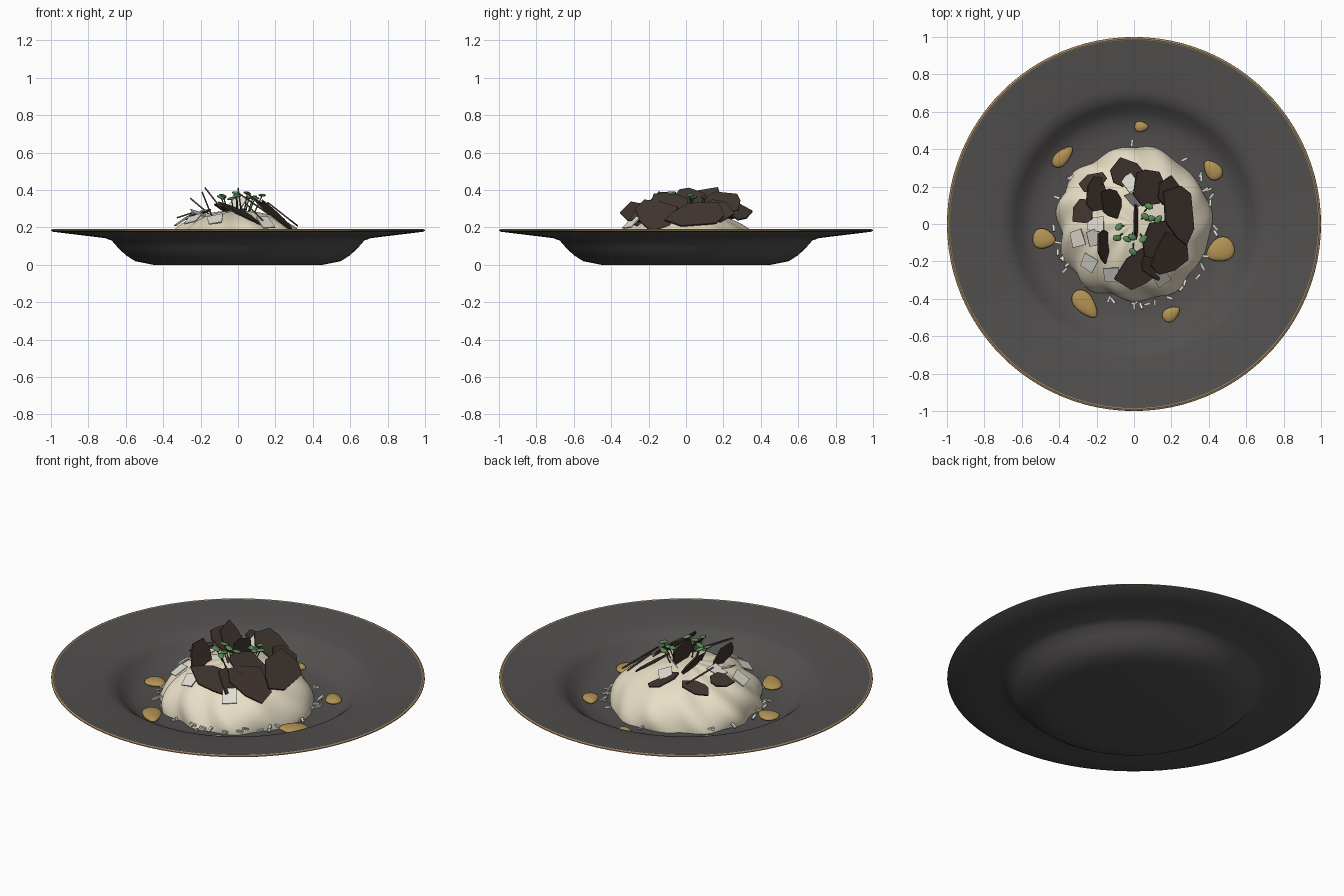
import bpy, bmesh, math, random
from mathutils import Vector, Matrix

if "Cube" in bpy.data.objects:
    bpy.data.objects.remove(bpy.data.objects["Cube"])

random.seed(7)


def mat(name, rgb):
    m = bpy.data.materials.new(name)
    m.diffuse_color = (*rgb, 1)
    m.use_nodes = True
    m.node_tree.nodes["Principled BSDF"].inputs["Base Color"].default_value = m.diffuse_color
    return m


DARK = mat("stoneware", (0.085, 0.08, 0.078))
GOLD = mat("rim_gold", (0.40, 0.27, 0.14))
CREAM = mat("cream", (0.80, 0.73, 0.56))
COCOA = mat("cocoa", (0.055, 0.038, 0.031))
WHITE = mat("white_flake", (0.75, 0.73, 0.66))
NUT = mat("nut", (0.45, 0.29, 0.09))
GREEN = mat("herb", (0.10, 0.25, 0.10))
STEM = mat("herb_stem", (0.06, 0.12, 0.05))


def finish(bm, name, material, smooth=None):
    bmesh.ops.recalc_face_normals(bm, faces=bm.faces)
    me = bpy.data.meshes.new(name)
    bm.to_mesh(me)
    bm.free()
    me.materials.append(material)
    ob = bpy.data.objects.new(name, me)
    bpy.context.collection.objects.link(ob)
    if smooth:
        bpy.context.view_layer.objects.active = ob
        ob.select_set(True)
        bpy.ops.object.shade_smooth_by_angle(angle=math.radians(smooth))
        ob.select_set(False)
    return ob


def lathe(name, profile, material, closed=False):
    bm = bmesh.new()
    vs = [bm.verts.new((r, 0, z)) for r, z in profile]
    pairs = list(zip(vs, vs[1:])) + ([(vs[-1], vs[0])] if closed else [])
    edges = [bm.edges.new(p) for p in pairs]
    bmesh.ops.spin(bm, geom=vs + edges, axis=(0, 0, 1), cent=(0, 0, 0),
                   angle=math.tau, steps=96, use_duplicate=False)
    bmesh.ops.remove_doubles(bm, verts=bm.verts, dist=1e-4)
    return finish(bm, name, material, 35)


def dome_z(x, y):
    return 0.045 + 0.245 * math.sqrt(max(0, 1 - (x * x + y * y) / 0.41 ** 2))


# Wide-rimmed bowl plate and its gilt edge
lathe("plate", [(0, 0), (0.45, 0), (0.55, 0.02), (0.60, 0.052), (0.64, 0.09), (0.675, 0.13),
                (0.71, 0.143), (0.85, 0.16), (0.99, 0.177), (0.998, 0.183), (0.99, 0.19),
                (0.85, 0.176), (0.72, 0.163), (0.675, 0.152), (0.64, 0.125), (0.60, 0.085),
                (0.55, 0.057), (0.48, 0.046), (0.40, 0.043), (0, 0.042)], DARK)
lathe("gilt_edge", [(0.978, 0.187), (0.99, 0.1915), (0.999, 0.187), (1.0, 0.182), (0.99, 0.185)],
      GOLD, True)

# Cream mound with twisted soft ridges
bm = bmesh.new()
bmesh.ops.create_uvsphere(bm, u_segments=128, v_segments=64, radius=1)
bmesh.ops.delete(bm, geom=[v for v in bm.verts if v.co.z < -0.01], context='VERTS')
for v in bm.verts:
    a, rr, h = math.atan2(v.co.y, v.co.x), math.hypot(v.co.x, v.co.y), max(v.co.z, 0)
    side = 0.65 + 0.35 * math.cos(a - 3.6)
    wave = side * math.sin(11 * a + 5 * h) + 0.6 * math.sin(5 * a - 3 * h + 1)
    k = 0.41 * (1 + 0.035 * wave * rr)
    v.co = (v.co.x * k, v.co.y * k, 0.04 + 0.25 * h * (1 + 0.03 * wave * rr))
finish(bm, "cream_mound", CREAM, 60)


def shard(name, pos, size, tilt, roll, material, sides=7, thick=0.008, jag=0.3, lean=0):
    """Thin ragged plate: tilt about y leans it toward +x, lean about x, roll spins it flat."""
    bm = bmesh.new()
    vs = []
    for i in range(sides):
        a = math.tau * (i + 0.5 + random.uniform(-jag, jag)) / sides
        k = random.uniform(1 - jag, 1 + jag * 0.4)
        vs.append(bm.verts.new((size[0] * k * math.cos(a), size[1] * k * math.sin(a), -thick / 2)))
    f = bm.faces.new(vs)
    ext = bmesh.ops.extrude_face_region(bm, geom=[f])
    for v in ext["geom"]:
        if isinstance(v, bmesh.types.BMVert):
            v.co.z += thick
    R = math.radians
    bm.transform(Matrix.Translation(pos) @ Matrix.Rotation(R(lean), 4, 'X')
                 @ Matrix.Rotation(R(tilt), 4, 'Y') @ Matrix.Rotation(R(roll), 4, 'Z'))
    finish(bm, name, material)


# Dark chocolate shards: x, y, z, half sizes, tilt, roll, lean
SHARDS = [
    (-0.20, 0.16, 0.31, 0.08, 0.13, 40, -15, 0), (-0.05, 0.27, 0.29, 0.12, 0.08, 25, 30, -10),
    (0.08, 0.20, 0.33, 0.14, 0.12, 35, -30, 0), (0.24, 0.05, 0.27, 0.12, 0.17, 38, 10, 0),
    (0.13, -0.08, 0.32, 0.14, 0.11, 38, 40, 0), (0.19, -0.17, 0.27, 0.14, 0.12, 40, 20, 10),
    (0.03, -0.24, 0.27, 0.15, 0.10, 28, 15, 8), (0.01, 0.02, 0.34, 0.09, 0.11, 82, 0, 0),
    (-0.16, -0.11, 0.31, 0.09, 0.11, 68, 10, 0), (-0.27, 0.07, 0.27, 0.07, 0.09, -18, 0, 0),
    (0.09, -0.22, 0.28, 0.10, 0.08, 45, -20, 0), (-0.12, 0.12, 0.34, 0.09, 0.10, 52, 25, 0),
    (0.20, 0.16, 0.28, 0.10, 0.09, 42, 5, -5), (-0.22, 0.22, 0.27, 0.08, 0.06, -22, 30, -10),
]
for i, (x, y, z, a, b, t, r, l) in enumerate(SHARDS):
    shard(f"dark_shard_{i + 1}", (x, y, z), (a, b), t, r, COCOA, lean=l)

# Pale square flakes
FLAKES = [(-0.30, -0.08, 0.235, -35, 10, 5), (-0.20, 0.0, 0.285, -15, 80, 0),
          (-0.24, -0.21, 0.245, -25, 60, 20), (-0.12, -0.27, 0.245, -10, 0, 30),
          (0.15, -0.29, 0.225, 20, 20, 35), (-0.02, 0.22, 0.30, 10, 35, -20),
          (0.0, 0.13, 0.335, -30, 45, 50), (-0.21, -0.07, 0.275, 20, 15, 10)]
for i, (x, y, z, t, r, l) in enumerate(FLAKES):
    shard(f"pale_flake_{i + 1}", (x, y, z), (0.055, 0.065), t, r + 5, WHITE, 4, 0.006, 0.1, l)


def ellipsoid(bm, radii, pos, rot, taper=0.0, seg=16):
    geo = bmesh.ops.create_uvsphere(bm, u_segments=seg, v_segments=seg // 2, radius=1)
    m = Matrix.Translation(pos) @ rot
    for v in geo["verts"]:
        k = 1 - taper * v.co.x
        v.co = m @ Vector((v.co.x * radii[0], v.co.y * radii[1] * k, v.co.z * radii[2]))


# Toasted nuts around the mound: x, y, half length, half width, heading
NUTS = [(-0.38, 0.36, 0.07, 0.036, 45), (0.04, 0.52, 0.037, 0.028, 0), (0.42, 0.29, 0.06, 0.042, 130),
        (0.46, -0.14, 0.078, 0.062, 205), (0.20, -0.48, 0.052, 0.036, 35),
        (-0.26, -0.43, 0.088, 0.05, -50), (-0.48, -0.08, 0.062, 0.052, -10)]
for i, (x, y, a, b, h) in enumerate(NUTS):
    bm = bmesh.new()
    ellipsoid(bm, (a, b, 0.018), (x, y, 0.062), Matrix.Rotation(math.radians(h), 4, 'Z'), 0.3, 24)
    finish(bm, f"nut_{i + 1}", NUT, 60)

# Small slivers scattered at the foot of the mound
bm = bmesh.new()
for i in range(36):
    a = math.radians(random.choice([random.uniform(190, 400), random.uniform(0, 360)]))
    r = random.uniform(0.415, 0.445)
    m = (Matrix.Translation((r * math.cos(a), r * math.sin(a), random.uniform(0.055, 0.075)))
         @ Matrix.Rotation(random.uniform(0, math.pi), 4, 'Z')
         @ Matrix.Rotation(random.uniform(-0.4, 0.4), 4, 'Y')
         @ Matrix.Diagonal((0.036, 0.013, 0.010, 1)))
    bmesh.ops.create_cube(bm, size=1, matrix=m)
finish(bm, "slivers", WHITE)

# Herb sprigs: stems rising from the mound, a small leaf on each
LEAVES = [(-0.08, -0.015), (-0.09, -0.075), (-0.035, -0.08), (-0.01, -0.07), (0.08, 0.095),
          (0.13, 0.025), (0.05, -0.08), (-0.005, -0.15), (0.06, 0.04), (0.09, 0.03)]
leaves, stems = bmesh.new(), bmesh.new()
for x, y in LEAVES:
    top = Vector((x, y, random.uniform(0.355, 0.385)))
    rot = (Matrix.Rotation(random.uniform(0, 6.28), 4, 'Z')
           @ Matrix.Rotation(random.uniform(-0.4, 0.4), 4, 'Y'))
    ellipsoid(leaves, (0.025, 0.017, 0.008), top, rot, 0.1, 12)
    foot = Vector((x * 0.6, y * 0.6, dome_z(x, y) - 0.02))
    d = top - foot
    bmesh.ops.create_cone(stems, cap_ends=True, segments=8, radius1=0.004, radius2=0.003,
                          depth=d.length, matrix=Matrix.Translation((top + foot) / 2)
                          @ d.to_track_quat('Z', 'Y').to_matrix().to_4x4())
finish(leaves, "herb_leaves", GREEN, 60)
finish(stems, "herb_stems", STEM, 40)
